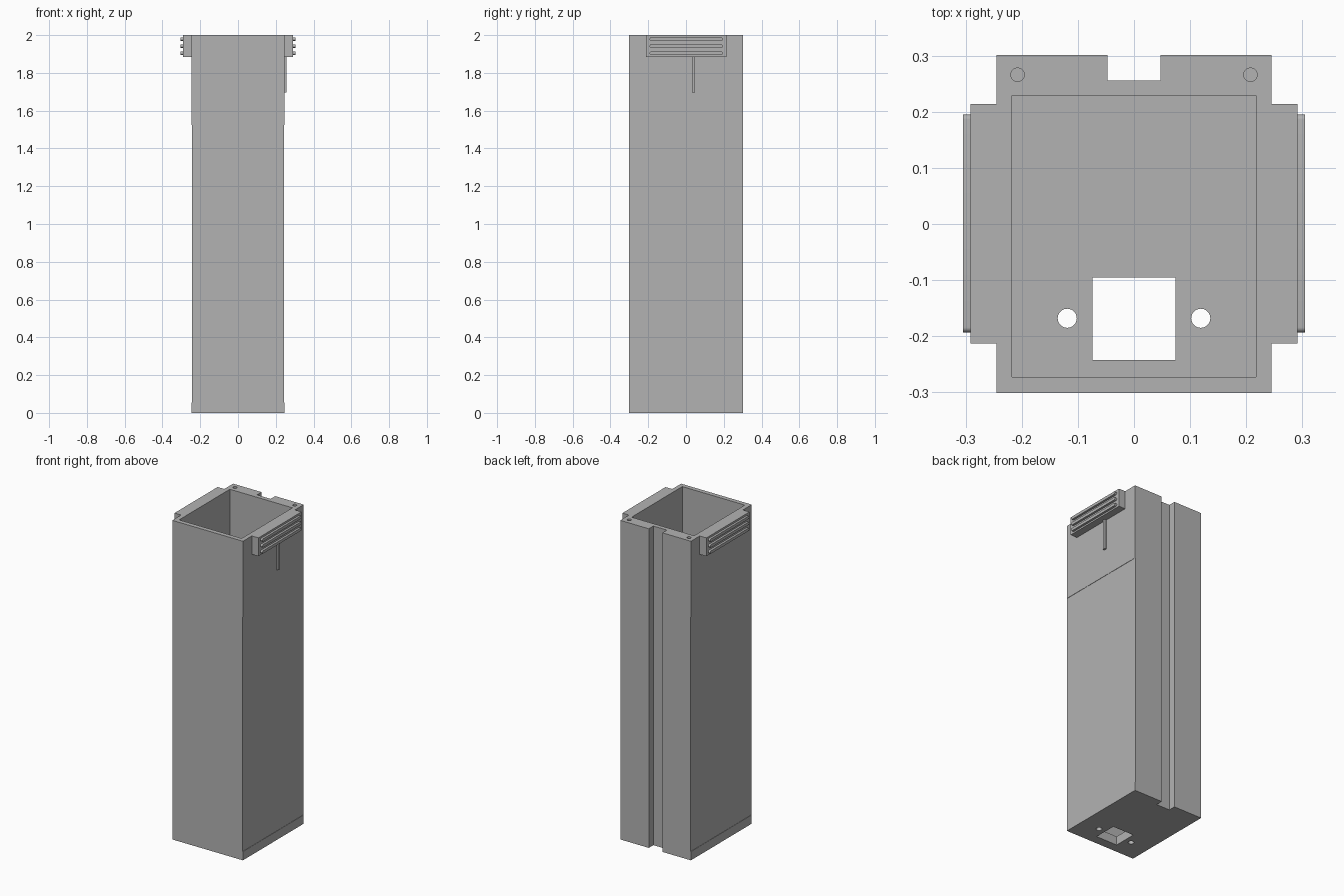
import bpy, bmesh, math

cube = bpy.data.objects.get("Cube")
if cube:
    bpy.data.objects.remove(cube, do_unlink=True)

grey = bpy.data.materials.new("plain grey")
grey.use_nodes = True
colour = (0.45, 0.45, 0.45, 1)
grey.diffuse_color = colour
grey.node_tree.nodes["Principled BSDF"].inputs["Base Color"].default_value = colour


def prism(name, outline, vector):
    """Extrude a closed 3D outline along a vector."""
    bm = bmesh.new()
    face = bm.faces.new([bm.verts.new(p) for p in outline])
    out = bmesh.ops.extrude_face_region(bm, geom=[face])["geom"]
    bmesh.ops.translate(bm, vec=vector, verts=[v for v in out if isinstance(v, bmesh.types.BMVert)])
    bmesh.ops.recalc_face_normals(bm, faces=bm.faces)
    mesh = bpy.data.meshes.new(name)
    bm.to_mesh(mesh)
    bm.free()
    mesh.materials.append(grey)
    obj = bpy.data.objects.new(name, mesh)
    bpy.context.collection.objects.link(obj)
    return obj


def box(name, x0, x1, y0, y1, z0, z1):
    return prism(name, [(x0, y0, z0), (x1, y0, z0), (x1, y1, z0), (x0, y1, z0)], (0, 0, z1 - z0))


def rod(name, x, y, radius, z0, z1):
    steps = [math.tau * i / 32 for i in range(32)]
    return prism(name, [(x + radius * math.cos(a), y + radius * math.sin(a), z0) for a in steps],
                 (0, 0, z1 - z0))


def combine(target, tool, operation):
    """Apply a boolean and discard the tool."""
    mod = target.modifiers.new("boolean", "BOOLEAN")
    mod.operation, mod.solver, mod.object = operation, "EXACT", tool
    bpy.context.view_layer.objects.active = target
    bpy.ops.object.modifier_apply(modifier=mod.name)
    bpy.data.objects.remove(tool, do_unlink=True)


W, D, FLOOR = 0.245, 0.301, 0.055

# Tall housing with a full-height groove in the back
plan = [(-W, -D), (W, -D), (W, D), (0.047, D), (0.047, 0.256), (-0.047, 0.256), (-0.047, D), (-W, D)]
housing = prism("housing", [(x, y, 0) for x, y in plan], (0, 0, 2))

# Top side flanges
for s in (-1, 1):
    combine(housing, box("flange", s * 0.235, s * 0.291, -0.213, 0.214, 1.885, 2), "UNION")

# Open interior and square opening in the floor
combine(housing, box("cavity", -0.217, 0.217, -0.273, 0.229, FLOOR, 2.1), "DIFFERENCE")
combine(housing, box("floor_opening", -0.074, 0.074, -0.242, -0.095, -0.1, 0.2), "DIFFERENCE")

# Floor holes, screw holes in the rim, and shallow side panels
for s in (-1, 1):
    combine(housing, rod("floor_hole", s * 0.119, -0.168, 0.017, -0.1, 0.2), "DIFFERENCE")
    combine(housing, rod("screw_hole", s * 0.2075, 0.266, 0.012, 1.9, 2.1), "DIFFERENCE")
    combine(housing, box("side_panel", s * 0.243, s * 0.3, -0.4, 0.4, FLOOR, 1.525), "DIFFERENCE")

# Round-ended grip ribs on both flanges
R = 0.009
for s, side in ((-1, "right"), (1, "left")):
    for i, z in enumerate((1.979, 1.942, 1.904)):
        outline = []
        for end, y in ((1, 0.195 - R), (-1, -0.193 + R)):
            for k in range(13):
                a = math.pi * (k / 12 - 0.5)
                outline.append((s * 0.288, y + end * R * math.cos(a), z + end * R * math.sin(a)))
        rib = prism(f"{side}_grip_rib_{i + 1}", outline, (s * 0.017, 0, 0))

# Slim key bar below the left flange
box("key_bar", 0.24, 0.257, 0.031, 0.048, 1.695, 1.89)

# Keep flat faces crisp while rounding the hole and rib walls
for obj in bpy.context.collection.objects:
    if obj.type == "MESH" and grey.name in obj.data.materials:
        bpy.ops.object.select_all(action="DESELECT")
        obj.select_set(True)
        bpy.context.view_layer.objects.active = obj
        bpy.ops.object.shade_smooth_by_angle(angle=math.radians(30))
